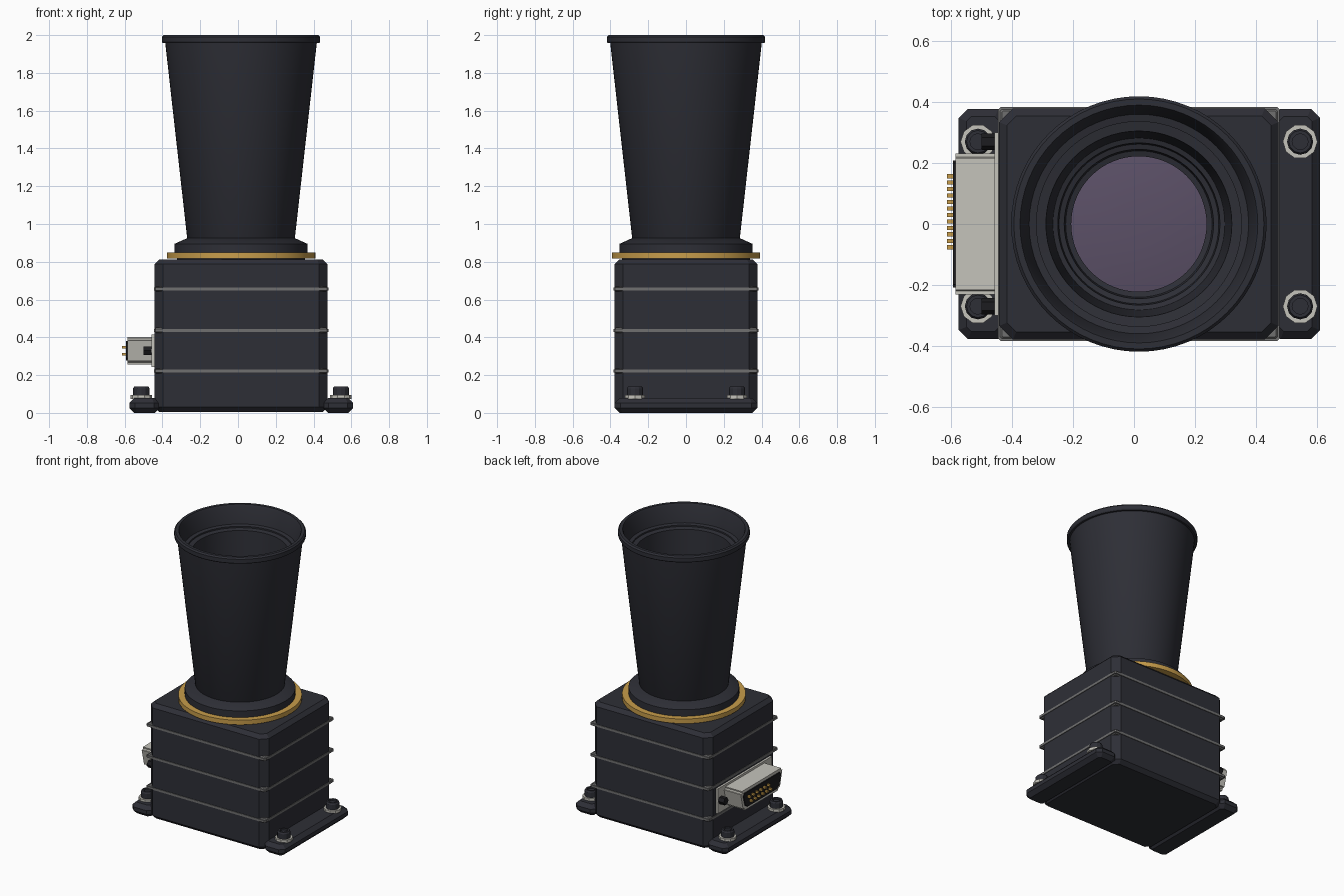
import bpy, bmesh, math
from mathutils import Matrix

cube = bpy.data.objects.get("Cube")
if cube:
    bpy.data.objects.remove(cube, do_unlink=True)


def material(name, rgb, rough=0.5):
    m = bpy.data.materials.new(name)
    m.use_nodes = True
    m.diffuse_color = (*rgb, 1)
    bsdf = m.node_tree.nodes["Principled BSDF"]
    bsdf.inputs["Base Color"].default_value = (*rgb, 1)
    bsdf.inputs["Roughness"].default_value = rough
    return m


DARK = material("anodised dark", (0.027, 0.028, 0.037))
BLACK = material("black plastic", (0.012, 0.012, 0.014))
GREY = material("gasket grey", (0.16, 0.16, 0.16))
SILVER = material("pale metal", (0.56, 0.55, 0.50))
GOLD = material("brass", (0.58, 0.34, 0.07))
GLASS = material("violet glass", (0.105, 0.08, 0.135))
CX = 0.016          # axis of the body and barrel


def finish(name, bm, mat, smooth=False):
    bmesh.ops.recalc_face_normals(bm, faces=bm.faces)
    me = bpy.data.meshes.new(name)
    bm.to_mesh(me)
    bm.free()
    me.materials.append(mat)
    ob = bpy.data.objects.new(name, me)
    bpy.context.collection.objects.link(ob)
    if smooth:
        bpy.ops.object.select_all(action="DESELECT")
        ob.select_set(True)
        bpy.context.view_layer.objects.active = ob
        bpy.ops.object.shade_smooth_by_angle(angle=math.radians(25))
    return ob


def box(name, x, y, z, mat, corner=0, rim=0):
    """Box from ranges; chamfers the upright corners, then the top and bottom rims."""
    bm = bmesh.new()
    bmesh.ops.create_cube(bm, size=1)
    for v in bm.verts:
        v.co = [(a + b) / 2 + c * (b - a) for (a, b), c in zip((x, y, z), v.co)]
    if corner:
        up = [e for e in bm.edges if abs(e.verts[0].co.z - e.verts[1].co.z) > 1e-4]
        bmesh.ops.bevel(bm, geom=up, offset=corner, segments=1, affect="EDGES")
    if rim:
        flat = [e for e in bm.edges if abs(e.verts[0].co.z - e.verts[1].co.z) < 1e-4]
        bmesh.ops.bevel(bm, geom=flat, offset=rim, segments=1, affect="EDGES")
    return finish(name, bm, mat)


def lathe(name, points, mat, x=CX, y=0, steps=64):
    """Turn (radius, height) points around an upright axis."""
    bm = bmesh.new()
    verts = [bm.verts.new((r, 0, z)) for r, z in points]
    edges = [bm.edges.new(p) for p in zip(verts, verts[1:])]
    bmesh.ops.spin(bm, geom=verts + edges, axis=(0, 0, 1), cent=(0, 0, 0),
                   angle=math.tau, steps=steps)
    bmesh.ops.remove_doubles(bm, verts=bm.verts, dist=1e-5)
    bmesh.ops.translate(bm, verts=bm.verts, vec=(x, y, 0))
    return finish(name, bm, mat, steps > 20)


def side_prism(name, outline, x0, x1, mat, bevel=0):
    """Extrude a (y, z) outline along x."""
    bm = bmesh.new()
    face = bm.faces.new([bm.verts.new((x0, y, z)) for y, z in outline])
    new = bmesh.ops.extrude_face_region(bm, geom=[face])["geom"]
    bmesh.ops.translate(bm, vec=(x1 - x0, 0, 0),
                        verts=[g for g in new if isinstance(g, bmesh.types.BMVert)])
    if bevel:
        runs = [e for e in bm.edges if abs(e.verts[0].co.x - e.verts[1].co.x) > 1e-4]
        bmesh.ops.bevel(bm, geom=runs, offset=bevel, segments=3, affect="EDGES")
    return finish(name, bm, mat)


# Stacked housing with gaskets between the sections
W, D = 0.458, 0.379
box("housing", (CX - W, CX + W), (-D, D), (0.005, 0.812), DARK, 0.045, 0.025)
for i, z in enumerate((0.222, 0.437, 0.656)):
    box(f"gasket_{i + 1}", (CX - W - 0.004, CX + W + 0.004), (-D - 0.004, D + 0.004),
        (z - 0.008, z + 0.008), GREY, 0.008)
    # clamping lugs under and over the exposed gasket corners
    for sx in (-1, 1):
        for sy in (-1, 1):
            px, py = CX + sx * (W - 0.03), sy * (D - 0.03)
            box("gasket_corner", (px - 0.03, px + 0.03), (py - 0.03, py + 0.03),
                (z - 0.014, z + 0.014), GREY, 0.008, 0.009)

# Mounting feet
for side, x in (("right", (-0.575, -0.415)), ("left", (0.45, 0.61))):
    box(f"{side}_foot", x, (-0.378, 0.378), (0, 0.078), DARK, 0.03, 0.026)

# Foot bolts with washers
for x in (-0.512, 0.545):
    for y in (-0.27, 0.27):
        lathe("washer", [(0, 0.074), (0.057, 0.074), (0.057, 0.094), (0, 0.094)],
              SILVER, x, y, 10)
        lathe("bolt_head", [(0, 0.09), (0.043, 0.09), (0.043, 0.13), (0.037, 0.14),
                            (0.026, 0.14), (0.026, 0.128), (0, 0.128)], DARK, x, y, 12)

# Brass locking ring and lens collar
lathe("locking_ring", [(0.3, 0.817), (0.393, 0.817), (0.393, 0.849), (0.3, 0.849),
                       (0.3, 0.817)], GOLD)
lathe("lens_collar", [(0, 0.79), (0.34, 0.79), (0.34, 0.84), (0.352, 0.845),
                      (0.352, 0.895), (0.285, 0.925), (0, 0.925)], DARK)

# Flared barrel: outer wall, lip, then the stepped bore
lathe("lens_barrel", [
    (0.27, 0.9), (0.285, 0.925), (0.401, 1.957), (0.414, 1.957), (0.419, 1.965),
    (0.419, 1.99), (0.41, 2.0), (0.39, 2.0), (0.383, 1.985), (0.36, 1.875),
    (0.336, 1.87), (0.336, 1.86), (0.305, 1.855), (0.282, 1.5), (0.266, 1.495),
    (0.262, 1.45), (0.245, 1.445), (0.24, 1.41), (0.222, 1.405), (0.222, 1.38)], DARK)
lathe("front_glass", [(0.223, 1.385), (0.16, 1.395), (0.08, 1.401), (0, 1.403)], GLASS)

# Side connector: plate, tapered shell, dark insert
ZC = 0.329
box("connector_plate", (-0.457, -0.43), (-0.3, 0.3), (ZC - 0.087, ZC + 0.087), SILVER)


def d_shape(top, bottom, half):
    return [(-top, ZC + half), (top, ZC + half), (bottom, ZC - half), (-bottom, ZC - half)]


side_prism("connector_shell", d_shape(0.235, 0.2, 0.072), -0.586, -0.45, SILVER, 0.018)
side_prism("connector_insert", d_shape(0.212, 0.182, 0.052), -0.593, -0.57, BLACK, 0.014)

# Two staggered rows of contact pins
for row, z in enumerate((ZC + 0.018, ZC - 0.018)):
    for i in range(6):
        y = 0.157 - i * 0.0425 - row * 0.021
        box("contact_pin", (-0.614, -0.585), (y - 0.007, y + 0.007),
            (z - 0.007, z + 0.007), GOLD)

# Hexagonal jack screws beside the shell
for y in (-0.27, 0.27):
    hexagon = [(y + 0.027 * math.cos(a * math.pi / 3), ZC + 0.027 * math.sin(a * math.pi / 3))
               for a in range(6)]
    side_prism("jack_screw", hexagon, -0.5, -0.45, BLACK)
